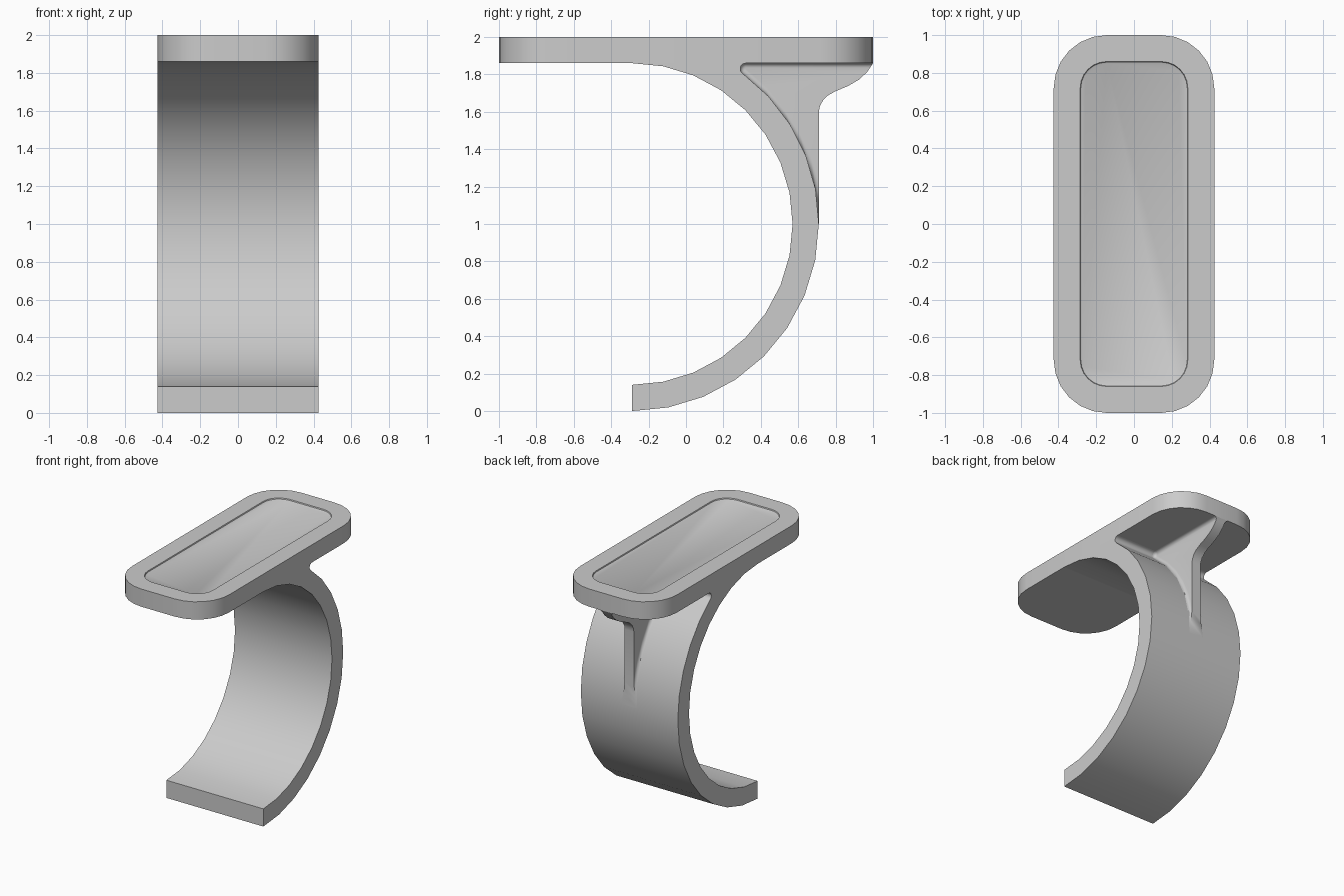
import bpy, bmesh
from math import sin, cos, acos, atan2, sqrt, pi, radians

cube = bpy.data.objects.get("Cube")
if cube:
    bpy.data.objects.remove(cube)

grey = bpy.data.materials.new("light_grey")
grey.use_nodes = True
colour = (0.6, 0.6, 0.6, 1)
grey.diffuse_color = colour
grey.node_tree.nodes["Principled BSDF"].inputs["Base Color"].default_value = colour

# Shared dimensions
HALF_X = 0.425                 # half width of plate and hook
UNDER, TOP = 1.86, 2.0         # plate underside and top
CY, CZ = -0.29, 1.0            # hook centre
R_OUT, R_IN = 1.0, 0.86
FILLET = 0.03                  # fillet between hook and plate
RIB, RIB_FILLET = 0.04, 0.025  # rib half thickness and its root fillet
FY = CY + sqrt((R_OUT + FILLET) ** 2 - (UNDER - FILLET - CZ) ** 2)
FZ = UNDER - FILLET
TOUCH = atan2(FZ - CZ, FY - CY)


def arc(y, z, r, a, b, n):
    steps = [a + (b - a) * i / n for i in range(n + 1)]
    return [(y + r * cos(t), z + r * sin(t)) for t in steps]


def corner_path(d):
    """Inside line of hook back and plate underside, offset outward by d."""
    start = acos(R_OUT / (R_OUT + d))
    return (arc(CY, CZ, R_OUT + d, start, TOUCH, 5)
            + arc(FY, FZ, FILLET - d, TOUCH + pi, pi / 2, 6))


def finish(name, bm):
    bmesh.ops.remove_doubles(bm, verts=bm.verts, dist=1e-5)
    bmesh.ops.recalc_face_normals(bm, faces=bm.faces)
    mesh = bpy.data.meshes.new(name)
    bm.to_mesh(mesh)
    bm.free()
    mesh.materials.append(grey)
    ob = bpy.data.objects.new(name, mesh)
    bpy.context.collection.objects.link(ob)
    bpy.ops.object.select_all(action="DESELECT")
    ob.select_set(True)
    bpy.context.view_layer.objects.active = ob
    bpy.ops.object.shade_smooth_by_angle(angle=radians(32))
    return ob


def bridge(bm, a, b, closed=False):
    for i in range(len(a) - (0 if closed else 1)):
        j = (i + 1) % len(a)
        bm.faces.new((a[i], a[j], b[j], b[i]))


# Top plate with a shallow recessed panel
def plate_ring(bm, inset, z, r=0.28):
    verts = []
    for k, (sx, sy) in enumerate(((1, 1), (-1, 1), (-1, -1), (1, -1))):
        pts = arc(sx * (HALF_X - r), sy * (1 - r), r - inset,
                  k * pi / 2, (k + 1) * pi / 2, 6)
        verts += [bm.verts.new((x, y, z)) for x, y in pts]
    return verts


bm = bmesh.new()
rings = [plate_ring(bm, i, z) for i, z in
         ((0, UNDER), (0, TOP), (0.14, TOP), (0.143, 1.992), (0.15, 1.988))]
for a, b in zip(rings, rings[1:]):
    bridge(bm, a, b, closed=True)
bm.faces.new(rings[0])
bm.faces.new(rings[-1])
finish("top_plate", bm)

# Half-round hook, flowing into the plate through a fillet
profile = (arc(CY, CZ, R_OUT, -pi / 2, 0, 8)[:-1] + corner_path(0)
           + arc(CY, CZ, R_IN, pi / 2, -pi / 2, 16))
bm = bmesh.new()
sides = [[bm.verts.new((x, y, z)) for y, z in profile] for x in (-HALF_X, HALF_X)]
bridge(bm, *sides, closed=True)
for s in sides:
    bm.faces.new(s)
finish("curved_hook", bm)

# Back edge of the rib, as (y, z)
BACK = [(0.71, 1.6), (0.716, 1.63), (0.732, 1.66), (0.76, 1.688), (0.80, 1.71),
        (0.865, 1.737), (0.925, 1.772), (0.968, 1.812), (1.0, UNDER)]


def back_y(z):
    for (y0, z0), (y1, z1) in zip(BACK, BACK[1:]):
        if z0 <= z <= z1:
            return y0 + (y1 - y0) * (z - z0) / (z1 - z0)
    return BACK[0][0]


# Support rib with filleted roots along hook and plate
bm = bmesh.new()
starts, ends, backs = [], [], []
for side in (1, -1):
    loft = []
    for k in range(6):
        t = k / 5 * pi / 2
        x = side * (RIB + RIB_FILLET * (1 - sin(t)))
        d = RIB_FILLET * (1 - cos(t))
        pts = corner_path(d) + [(back_y(UNDER - d), UNDER - d)]
        loft.append([bm.verts.new((x, y, z)) for y, z in pts])
    for a, b in zip(loft, loft[1:]):
        bridge(bm, a, b)
    face = loft[-1]
    back = [bm.verts.new((side * RIB, y, z)) for y, z in BACK[:-1]]
    bm.faces.new(face + back[::-1])
    starts.append([row[0] for row in loft])
    ends.append([row[-1] for row in loft])
    backs.append([face[0]] + back + [face[-1]])
bridge(bm, *backs)
bm.faces.new(starts[0] + starts[1][::-1])
bm.faces.new(ends[0] + ends[1][::-1])
finish("support_rib", bm)
